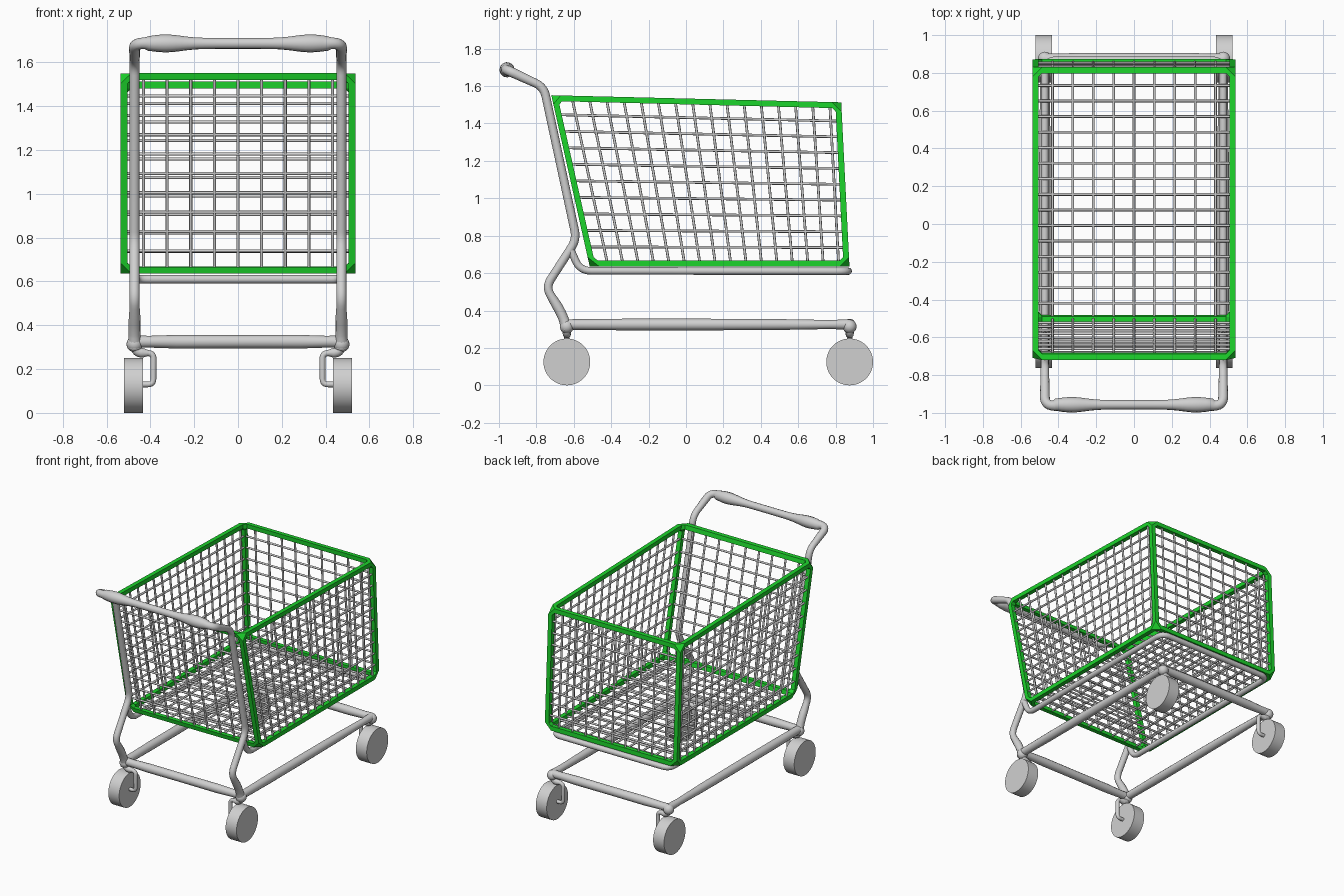
import bpy, bmesh, math
from mathutils import Vector

if "Cube" in bpy.data.objects:
    bpy.data.objects.remove(bpy.data.objects["Cube"])


def material(name, rgb):
    m = bpy.data.materials.new(name)
    m.diffuse_color = (*rgb, 1)
    m.use_nodes = True
    m.node_tree.nodes["Principled BSDF"].inputs["Base Color"].default_value = m.diffuse_color
    return m


GREY = material("steel_grey", (0.63, 0.63, 0.63))
GREEN = material("bright_green", (0.012, 0.66, 0.025))


def select(ob):
    bpy.ops.object.select_all(action='DESELECT')
    ob.select_set(True)
    bpy.context.view_layer.objects.active = ob


def fillet(points, size, steps=6):
    """Round the inner corners of a path of (position, thickness) pairs."""
    pts = [(Vector(p), r) for p, r in points]
    out = [pts[0]]
    for (a, _), (b, r), (c, _) in zip(pts, pts[1:], pts[2:]):
        da, dc = a - b, c - b
        if da.angle(dc) > 3.05:
            out.append((b, r))
            continue
        s = b + da.normalized() * min(size, da.length * 0.45)
        e = b + dc.normalized() * min(size, dc.length * 0.45)
        for i in range(steps + 1):
            t = i / steps
            out.append((s * (1 - t) ** 2 + b * 2 * t * (1 - t) + e * t * t, r))
    return out + [pts[-1]]


def tubes(name, paths, resolution=4):
    cu = bpy.data.curves.new(name, 'CURVE')
    cu.dimensions = '3D'
    cu.bevel_depth = 1.0
    cu.bevel_resolution = resolution
    cu.use_fill_caps = True
    for path in paths:
        sp = cu.splines.new('POLY')
        sp.points.add(len(path) - 1)
        for pt, (p, r) in zip(sp.points, path):
            pt.co = (*p, 1)
            pt.radius = r
    ob = bpy.data.objects.new(name, cu)
    bpy.context.collection.objects.link(ob)
    select(ob)
    bpy.ops.object.convert(target='MESH')
    ob = bpy.context.object
    ob.data.materials.clear()
    ob.data.materials.append(GREY)
    bpy.ops.object.shade_smooth_by_angle(angle=math.radians(50))
    return ob


def both_sides(path):
    """Extend a left-hand path with its mirror image."""
    return path + [((-p[0], p[1], p[2]), r) for p, r in reversed(path)]


# ---------- basket frame: square bars with truncated corner pieces ----------
W, END = 0.032, 0.05
SIDE = {(0, 0): (-0.515, 0.636), (1, 0): (0.874, 0.636),
        (0, 1): (-0.72, 1.551), (1, 1): (0.83, 1.513)}
P = {(i, j, k): Vector(((i * 2 - 1) * 0.537, *SIDE[j, k]))
     for i in (0, 1) for j in (0, 1) for k in (0, 1)}


def neighbour(key, axis):
    return tuple(1 - v if n == axis else v for n, v in enumerate(key))


def edge_dir(key, axis):
    return (P[neighbour(key, axis)] - P[key]).normalized()


def bar_end(key, axis):
    b, c = [edge_dir(key, n) for n in range(3) if n != axis]
    o = P[key] + edge_dir(key, axis) * END
    return [o + b * s + c * t for s in (0, W) for t in (0, W)]


def hull(bm, pts):
    part = bmesh.new()
    for p in pts:
        part.verts.new(p)
    bmesh.ops.remove_doubles(part, verts=part.verts, dist=1e-5)
    res = bmesh.ops.convex_hull(part, input=part.verts)
    junk = {v for v in res["geom_interior"] if isinstance(v, bmesh.types.BMVert)}
    bmesh.ops.delete(part, geom=list(junk), context='VERTS')
    me = bpy.data.meshes.new("part")
    part.to_mesh(me)
    part.free()
    bm.from_mesh(me)
    bpy.data.meshes.remove(me)


bm = bmesh.new()
for key in P:
    hull(bm, [p for axis in range(3) for p in bar_end(key, axis)])
    for axis in range(3):
        if key[axis] == 0:
            hull(bm, bar_end(key, axis) + bar_end(neighbour(key, axis), axis))
me = bpy.data.meshes.new("basket_frame")
bm.to_mesh(me)
bm.free()
me.materials.append(GREEN)
bpy.context.collection.objects.link(bpy.data.objects.new("basket_frame", me))

# ---------- wire mesh panels ----------
Q = {k: p + sum((edge_dir(k, a) for a in range(3)), Vector()) * W / 2
     for k, p in P.items()}
# wire positions as fractions across, along and up
STEPS = ([0.5 + i * 0.1035 for i in range(-4, 5)],
         [i / 16.5 for i in range(1, 17)],
         [i / 10 for i in range(1, 10)])
WIRE = 0.0072


def panel(name, fixed, value):
    u, v = [a for a in range(3) if a != fixed]

    def corner(a, b):
        key = [0, 0, 0]
        key[fixed], key[u], key[v] = value, a, b
        return Q[tuple(key)]
    lines = [[(corner(0, b).lerp(corner(1, b), t), WIRE) for b in (0, 1)]
             for t in STEPS[u]]
    lines += [[(corner(a, 0).lerp(corner(a, 1), t), WIRE) for a in (0, 1)]
              for t in STEPS[v]]
    tubes(name, lines, 2)


panel("left_wires", 0, 0)
panel("right_wires", 0, 1)
panel("front_wires", 1, 0)
panel("back_wires", 1, 1)
panel("floor_wires", 2, 0)

# ---------- handle and uprights in one bent tube ----------
X = 0.472
upright = [((-X, -0.635, 0.3), 0.034), ((-X, -0.665, 0.385), 0.027),
           ((-X, -0.75, 0.525), 0.023), ((-X, -0.585, 0.78), 0.023),
           ((-X, -0.76, 1.595), 0.023), ((-X, -0.962, 1.688), 0.026)]
bend = fillet(both_sides(upright), 0.05)
half = len(bend) // 2
grip = []
for i in range(33):           # swelling hand grips
    x = -0.41 + 0.82 * i / 32
    r = 0.025 + 0.016 * math.exp(-((abs(x) - 0.33) / 0.1) ** 2)
    grip.append((Vector((x, -0.957, 1.687)), r))
bend[half - 1] = (bend[half - 1][0], 0.028)
bend[half] = (bend[half][0], 0.028)
tubes("handle_and_uprights", [bend[:half] + grip + bend[half:]])

# ---------- basket support loop ----------
support = [((-X, -0.615, 0.72), 0.021), ((-X, -0.565, 0.612), 0.02),
           ((-X, 0.867, 0.61), 0.02)]
tubes("basket_support", [fillet(both_sides(support), 0.06)])

# ---------- lower chassis: tapered rails and cross bars ----------
FRONT, BACK = -0.637, 0.875
rails = []
for s in (-1, 1):
    rails.append([((s * X, FRONT + (BACK - FRONT) * t, 0.325), r) for t, r in
                  ((0, 0.028), (0.08, 0.029), (0.2, 0.031), (0.5, 0.031),
                   (0.75, 0.029), (0.93, 0.024), (1, 0.028))])
for y in (FRONT, BACK):
    rails.append([((X * t, y, 0.325), r) for t, r in
                  ((-1, 0.028), (-0.85, 0.027), (-0.6, 0.031), (0, 0.03),
                   (0.6, 0.031), (0.85, 0.027), (1, 0.028))])
tubes("chassis", rails)

# ---------- corner knobs, caster forks and wheels ----------
for fb, y in (("front", FRONT), ("back", BACK)):
    for lr, s in (("left", -1), ("right", 1)):
        tag = fb + "_" + lr
        bpy.ops.mesh.primitive_uv_sphere_add(
            segments=20, ring_count=12, radius=0.037, location=(s * X, y, 0.314))
        knob = bpy.context.object
        knob.name = tag + "_knob"
        knob.data.materials.append(GREY)
        bpy.ops.object.shade_smooth()

        fork = [((s * X, y, 0.31), 0.032), ((s * 0.46, y, 0.275), 0.022),
                ((s * 0.386, y, 0.272), 0.014), ((s * 0.386, y, 0.13), 0.013),
                ((s * 0.46, y, 0.13), 0.013)]
        tubes(tag + "_fork", [fillet(fork, 0.025)])

        bpy.ops.mesh.primitive_cylinder_add(
            vertices=48, radius=0.125, depth=0.088,
            location=(s * 0.477, y, 0.125), rotation=(0, math.pi / 2, 0))
        wheel = bpy.context.object
        wheel.name = tag + "_wheel"
        wheel.data.materials.append(GREY)
        bpy.ops.object.shade_smooth_by_angle(angle=math.radians(40))
